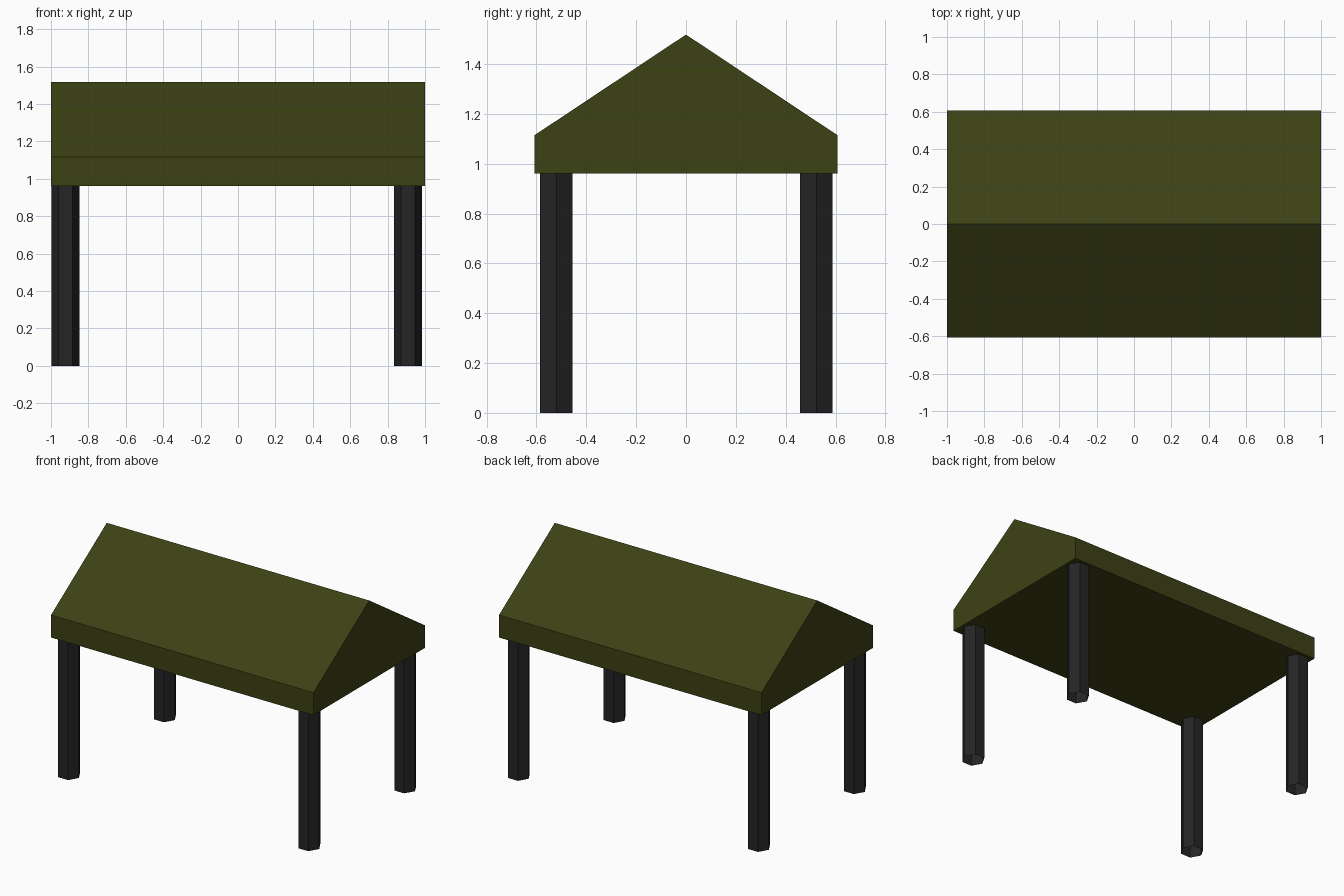
import bpy, bmesh, math

if "Cube" in bpy.data.objects:
    bpy.data.objects.remove(bpy.data.objects["Cube"])


def material(name, color):
    m = bpy.data.materials.new(name)
    m.diffuse_color = (*color, 1)
    m.use_nodes = True
    m.node_tree.nodes["Principled BSDF"].inputs["Base Color"].default_value = m.diffuse_color
    return m


def add_object(name, bm, mat):
    bmesh.ops.recalc_face_normals(bm, faces=bm.faces)
    mesh = bpy.data.meshes.new(name)
    bm.to_mesh(mesh)
    bm.free()
    mesh.materials.append(mat)
    obj = bpy.data.objects.new(name, mesh)
    bpy.context.collection.objects.link(obj)
    return obj


roof_green = material("roof_green", (0.046, 0.053, 0.007))
post_black = material("post_black", (0.018, 0.018, 0.018))

EAVE_Z = 0.96

# Gabled roof block: end profile (y, z) extruded along x
profile = [(-0.607, EAVE_Z), (0.607, EAVE_Z), (0.607, 1.115), (0, 1.518), (-0.607, 1.115)]
bm = bmesh.new()
end = bm.faces.new([bm.verts.new((-1, y, z)) for y, z in profile])
ext = bmesh.ops.extrude_face_region(bm, geom=[end], use_keep_orig=True)
moved = [v for v in ext["geom"] if isinstance(v, bmesh.types.BMVert)]
bmesh.ops.translate(bm, verts=moved, vec=(2, 0, 0))
add_object("roof", bm, roof_green)

# Four six-sided posts, open at the ends, with corners pointing along x
RADIUS = 0.075
for side, x in (("left", -0.923), ("right", 0.908)):
    for depth, y in (("front", -0.52), ("back", 0.523)):
        bm = bmesh.new()
        rings = [[bm.verts.new((RADIUS * math.cos(math.radians(60 * i)),
                                RADIUS * math.sin(math.radians(60 * i)), z))
                  for i in range(6)] for z in (0, EAVE_Z)]
        for i in range(6):
            j = (i + 1) % 6
            bm.faces.new((rings[0][i], rings[0][j], rings[1][j], rings[1][i]))
        post = add_object(f"{depth}_{side}_post", bm, post_black)
        post.location = (x, y, 0)
